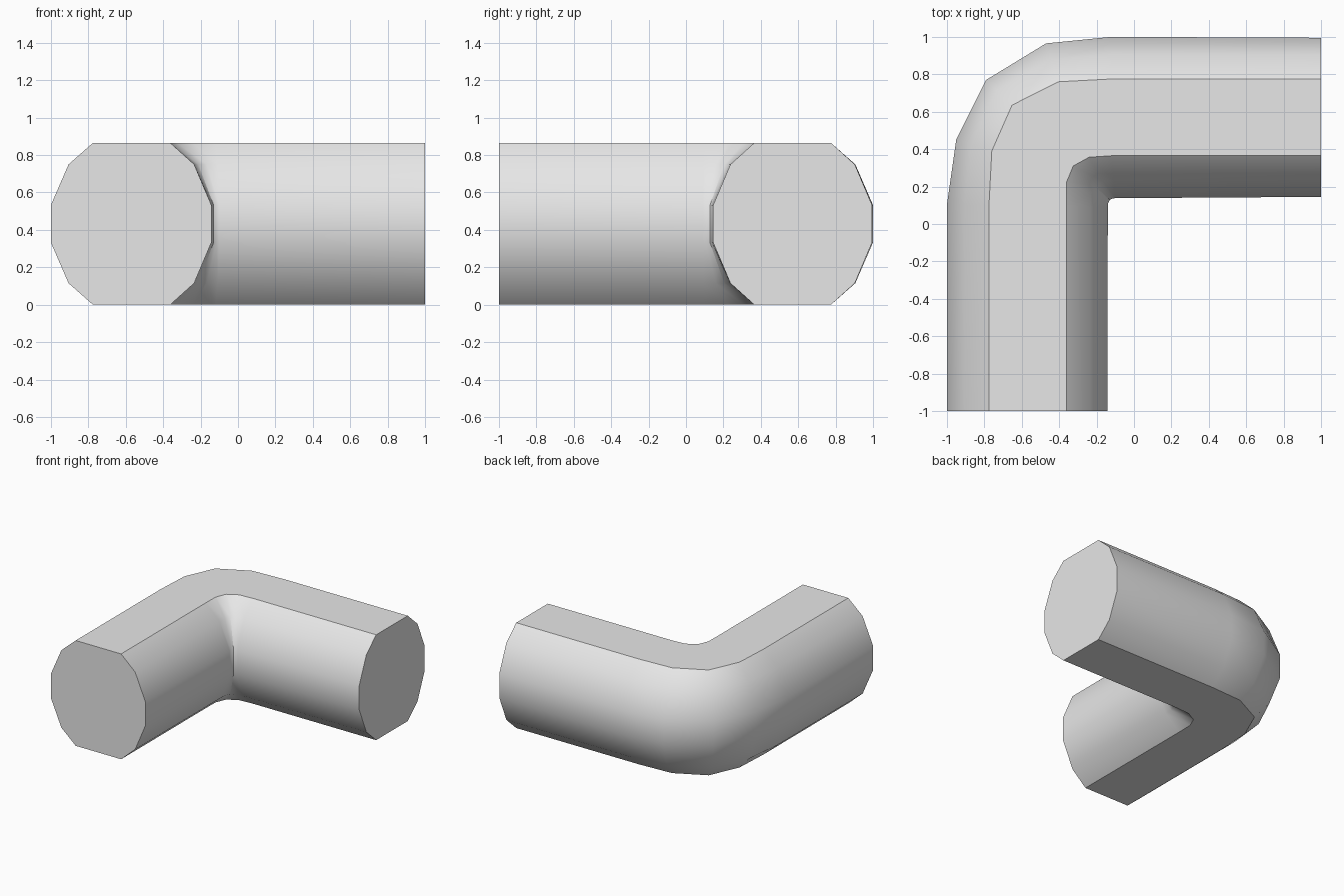
import bpy
import bmesh
from math import radians
from mathutils import Vector

cube = bpy.data.objects.get("Cube")
if cube:
    bpy.data.objects.remove(cube, do_unlink=True)

# Plain grey material
grey = bpy.data.materials.new("light grey")
grey.use_nodes = True
colour = (0.8, 0.8, 0.8, 1)
grey.diffuse_color = colour
grey.node_tree.nodes["Principled BSDF"].inputs["Base Color"].default_value = colour

# Stations along the elbow, in plan: outer side, outer flat edge,
# inner flat edge, inner side
stations = [
    [(-1, -1), (-.775, -1), (-.362, -1), (-.142, -1)],
    [(-1, .1), (-.775, .1), (-.362, .1), (-.14, .09)],
    [(-.95, .45), (-.76, .39), (-.36, .225), (-.138, .11)],
    [(-.79, .77), (-.652, .635), (-.325, .31), (-.13, .128)],
    [(-.47, .965), (-.405, .76), (-.24, .357), (-.115, .136)],
    [(-.12, 1), (-.12, .775), (-.12, .365), (-.1, .138)],
    [(1, .995), (1, .775), (1, .365), (1, .145)],
]
HEIGHT = .865
LOW, SIDE = .115, .333     # heights of the lower bevel and side corners
BEVEL = .42                # bevel corner, as a share of side to flat edge


def ring(bm, station):
    """Twelve-sided cross-section, going round from the bottom."""
    out, flat_out, flat_in, inn = [Vector(p) for p in station]
    mid_out = out.lerp(flat_out, BEVEL)
    mid_in = inn.lerp(flat_in, BEVEL)
    lower = [(flat_out, 0), (mid_out, LOW), (out, SIDE)]
    upper = [(p, HEIGHT - z) for p, z in reversed(lower)]
    inner_low = [(flat_in, 0), (mid_in, LOW), (inn, SIDE)]
    inner_up = [(p, HEIGHT - z) for p, z in inner_low]
    corners = lower + upper + inner_up + inner_low[::-1]
    return [bm.verts.new((p.x, p.y, z)) for p, z in corners]


# Elbow pipe: join neighbouring rings, then cap both ends
bm = bmesh.new()
rings = [ring(bm, s) for s in stations]
for a, b in zip(rings, rings[1:]):
    for i in range(len(a)):
        j = (i + 1) % len(a)
        bm.faces.new((a[i], a[j], b[j], b[i]))
bm.faces.new(rings[0])
bm.faces.new(rings[-1])
bmesh.ops.recalc_face_normals(bm, faces=bm.faces)

mesh = bpy.data.meshes.new("elbow_pipe")
bm.to_mesh(mesh)
bm.free()
mesh.materials.append(grey)
pipe = bpy.data.objects.new("elbow_pipe", mesh)
bpy.context.collection.objects.link(pipe)

# Smooth sides, crisp flats and end caps
bpy.ops.object.select_all(action='DESELECT')
pipe.select_set(True)
bpy.context.view_layer.objects.active = pipe
bpy.ops.object.shade_smooth_by_angle(angle=radians(34))
